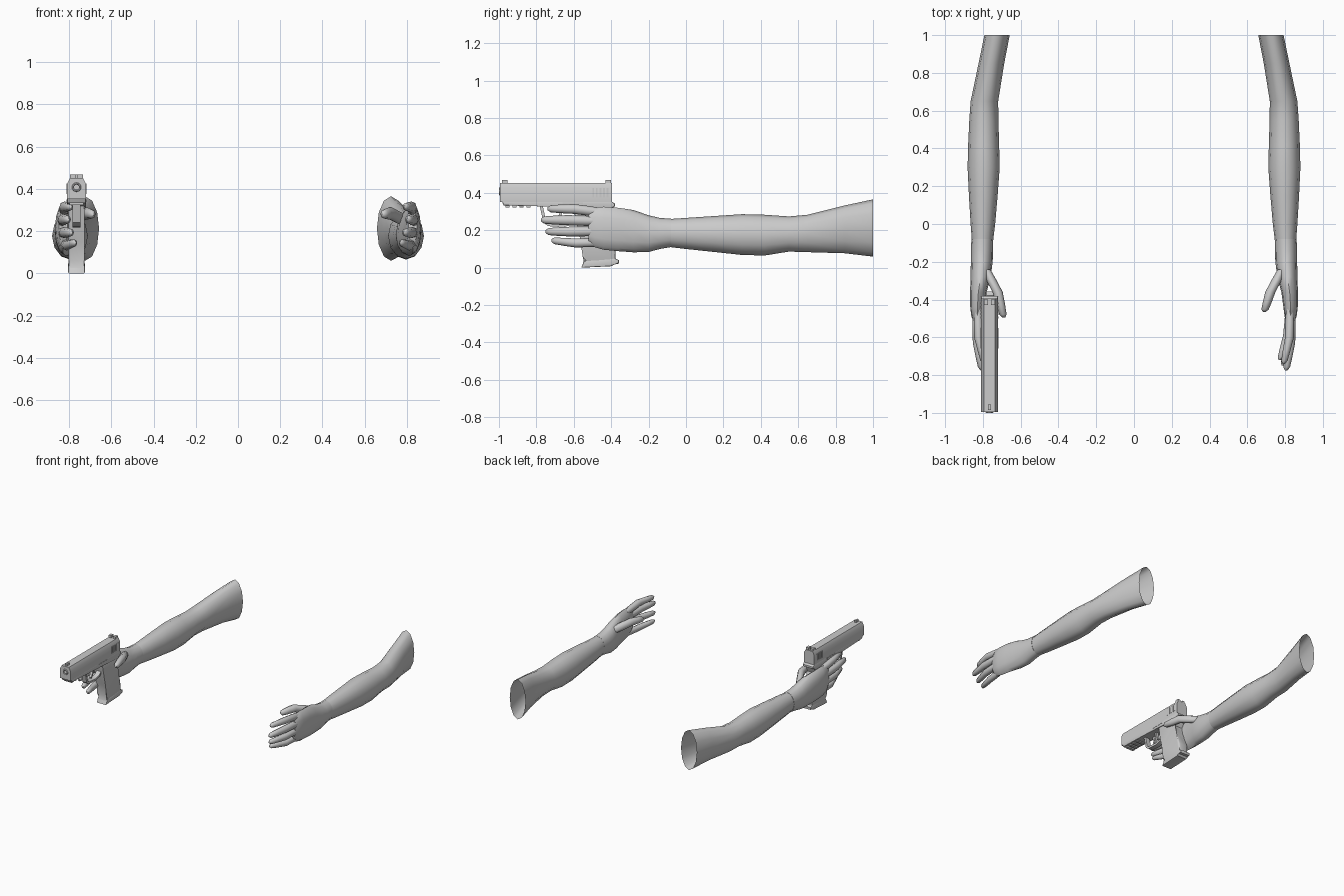
import bpy, bmesh, math
from mathutils import Vector

if "Cube" in bpy.data.objects:
    bpy.data.objects.remove(bpy.data.objects["Cube"], do_unlink=True)

grey = bpy.data.materials.new("plain_grey")
grey.use_nodes = True
grey.diffuse_color = (0.6, 0.6, 0.6, 1)
grey.node_tree.nodes["Principled BSDF"].inputs["Base Color"].default_value = (0.6, 0.6, 0.6, 1)

GX = -0.765  # centre plane of the pistol


def finish(name, bm, angle=35):
    bmesh.ops.recalc_face_normals(bm, faces=bm.faces)
    mesh = bpy.data.meshes.new(name)
    bm.to_mesh(mesh)
    bm.free()
    ob = bpy.data.objects.new(name, mesh)
    bpy.context.collection.objects.link(ob)
    mesh.materials.append(grey)
    bpy.ops.object.select_all(action='DESELECT')
    ob.select_set(True)
    bpy.context.view_layer.objects.active = ob
    bpy.ops.object.shade_smooth_by_angle(angle=math.radians(angle))
    return ob


def loft(name, rows, side, sides=12, cap_start=True):
    """Skin rings of (y, centre x, centre z, radius x, radius z)."""
    bm = bmesh.new()
    rings = []
    for y, cx, cz, rx, rz in rows:
        ring = []
        for i in range(sides):
            a = math.tau * i / sides
            ring.append(bm.verts.new((side * (cx + rx * math.cos(a)), y, cz + rz * math.sin(a))))
        rings.append(ring)
    for a, b in zip(rings, rings[1:]):
        for i in range(sides):
            j = (i + 1) % sides
            bm.faces.new((a[i], a[j], b[j], b[i]))
    if cap_start:
        bm.faces.new(rings[0])
    bm.faces.new(rings[-1])
    return finish(name, bm, 60)


def digit(name, path, r, side):
    """Tapered finger through knuckle, joint and tip."""
    a, b, c = (Vector(p) for p in path)
    stations = [(a, 0.9), (a.lerp(b, 0.45), 1.0), (b, 1.0), (b.lerp(c, 0.5), 0.88),
                (b.lerp(c, 0.88), 0.72), (c, 0.3)]
    rows = [(p.y, p.x, p.z, r * k * 0.9, r * k) for p, k in stations]
    return loft(name, rows, side, 8)


def extrude(name, profile, axis, lo, hi, bevel=0.0):
    """Extrude a (y, z) profile along x, or an (x, z) profile along y."""
    bm = bmesh.new()
    ends = []
    for d in (lo, hi):
        pts = [(GX + d, u, v) if axis == 'x' else (GX + u, d, v) for u, v in profile]
        ends.append([bm.verts.new(p) for p in pts])
    n = len(profile)
    for i in range(n):
        j = (i + 1) % n
        bm.faces.new((ends[0][i], ends[0][j], ends[1][j], ends[1][i]))
    caps = [bm.faces.new(e) for e in ends]
    if bevel:
        edges = {e for f in caps for e in f.edges}
        bmesh.ops.bevel(bm, geom=list(edges), offset=bevel, segments=2, affect='EDGES', profile=0.5)
    return finish(name, bm)


def box(name, x0, x1, y0, y1, z0, z1):
    return extrude(name, [(y0, z0), (y1, z0), (y1, z1), (y0, z1)], 'x', x0, x1)


# Arms and hands
ARM = [(1.0, 0.725, 0.212, 0.067, 0.153), (0.85, 0.755, 0.205, 0.068, 0.128),
       (0.65, 0.792, 0.183, 0.073, 0.100), (0.55, 0.795, 0.180, 0.077, 0.094),
       (0.42, 0.796, 0.174, 0.082, 0.109), (0.30, 0.796, 0.177, 0.085, 0.109),
       (0.15, 0.798, 0.180, 0.076, 0.096), (0.0, 0.800, 0.183, 0.065, 0.083),
       (-0.12, 0.803, 0.186, 0.053, 0.072), (-0.2, 0.805, 0.185, 0.048, 0.07)]
PALM = [(-0.08, 0.803, 0.186, 0.058, 0.076), (-0.14, 0.805, 0.183, 0.058, 0.083),
        (-0.2, 0.806, 0.182, 0.058, 0.098), (-0.28, 0.812, 0.195, 0.053, 0.113),
        (-0.36, 0.824, 0.204, 0.044, 0.116), (-0.44, 0.829, 0.211, 0.038, 0.115),
        (-0.49, 0.829, 0.216, 0.032, 0.106), (-0.52, 0.828, 0.22, 0.02, 0.085)]
FINGERS = {
    "index_finger": ([(0.826, -0.45, 0.295), (0.823, -0.60, 0.314), (0.793, -0.74, 0.315)], 0.026),
    "middle_finger": ([(0.834, -0.46, 0.248), (0.829, -0.63, 0.254), (0.806, -0.775, 0.255)], 0.027),
    "ring_finger": ([(0.834, -0.46, 0.195), (0.824, -0.62, 0.193), (0.79, -0.75, 0.193)], 0.026),
    "little_finger": ([(0.826, -0.43, 0.137), (0.811, -0.59, 0.132), (0.772, -0.72, 0.145)], 0.024)}

for label, side in (("left", 1), ("right", -1)):
    loft(label + "_arm", ARM, side, cap_start=False)
    loft(label + "_palm", PALM, side)
    for part, (path, r) in FINGERS.items():
        digit(label + "_" + part, path, r, side)
    reach = -0.465 if side > 0 else -0.495
    digit(label + "_thumb", [(0.785, -0.24, 0.25), (0.722, -0.36, 0.285), (0.69, reach, 0.28)], 0.03, side)

# Slide with chamfered top and a bored muzzle
slide = extrude("slide", [(-0.044, 0.352), (0.044, 0.352), (0.044, 0.425), (0.03, 0.452),
                          (-0.03, 0.452), (-0.044, 0.425)], 'y', -0.995, -0.395)
bpy.ops.mesh.primitive_cylinder_add(vertices=16, radius=0.021, depth=0.2,
                                    location=(GX, -0.995, 0.408), rotation=(math.pi / 2, 0, 0))
cutter = bpy.context.object
cutter.name = "muzzle_cutter"
cutter.hide_render = True
bore = slide.modifiers.new("bore", 'BOOLEAN')
bore.operation = 'DIFFERENCE'
bore.object = cutter
bpy.context.view_layer.objects.active = slide
bpy.ops.object.modifier_apply(modifier="bore")
bpy.data.objects.remove(cutter, do_unlink=True)

# Barrel end ring inside the bore
bpy.ops.mesh.primitive_torus_add(major_segments=16, minor_segments=6, major_radius=0.017,
                                 minor_radius=0.005, location=(GX, -0.995, 0.408),
                                 rotation=(math.pi / 2, 0, 0))
bpy.context.object.name = "barrel_end"
bpy.context.object.data.materials.append(grey)

# Sights
box("front_sight", -0.007, 0.007, -0.985, -0.955, 0.448, 0.468)
for label, s in (("left", 1), ("right", -1)):
    box("rear_sight_" + label, *sorted((s * 0.008, s * 0.03)), -0.43, -0.4, 0.448, 0.468)
    # Slide serrations and slide lever
    x0, x1 = sorted((s * 0.042, s * 0.0465))
    for i in range(5):
        y = -0.5 + i * 0.019
        box(f"serration_{label}_{i}", x0, x1, y, y + 0.009, 0.375, 0.425)
    box("slide_lever_" + label, x0, x1, -0.66, -0.55, 0.337, 0.349)

# Frame with a rear tang, and accessory rail teeth
extrude("frame", [(-0.975, 0.333), (-0.78, 0.328), (-0.58, 0.318), (-0.42, 0.305),
                  (-0.38, 0.328), (-0.38, 0.342), (-0.4, 0.356), (-0.985, 0.356)],
        'x', -0.045, 0.045, 0.006)
for i in range(4):
    y = -0.965 + i * 0.037
    box(f"rail_tooth_{i}", -0.034, 0.034, y, y + 0.022, 0.323, 0.336)

# Grip, flared base and heel
extrude("grip", [(-0.605, 0.33), (-0.59, 0.26), (-0.565, 0.15), (-0.54, 0.06), (-0.55, 0.025),
                 (-0.375, 0.03), (-0.378, 0.1), (-0.405, 0.19), (-0.435, 0.27), (-0.41, 0.33)],
        'x', -0.039, 0.039, 0.012)
extrude("magazine_base", [(-0.56, 0.0), (-0.395, 0.008), (-0.385, 0.022), (-0.36, 0.02),
                          (-0.358, 0.04), (-0.38, 0.05), (-0.545, 0.035)],
        'x', -0.04, 0.04, 0.005)


def strip(name, points, half_width, thick):
    """Flat band following a path of (y, z) points."""
    pts = [Vector(p) for p in points]
    inner, outer = [], []
    for i, p in enumerate(pts):
        d = (pts[min(i + 1, len(pts) - 1)] - pts[max(i - 1, 0)]).normalized()
        n = Vector((-d.y, d.x)) * thick / 2
        outer.append(p + n)
        inner.append(p - n)
    return extrude(name, outer + inner[::-1], 'x', -half_width, half_width)


# Trigger guard and trigger
strip("trigger_guard", [(-0.775, 0.335), (-0.765, 0.29), (-0.755, 0.245), (-0.735, 0.23),
                        (-0.66, 0.225), (-0.61, 0.235), (-0.575, 0.265)], 0.018, 0.016)
strip("trigger", [(-0.665, 0.33), (-0.668, 0.295), (-0.68, 0.265), (-0.695, 0.25)], 0.009, 0.014)
